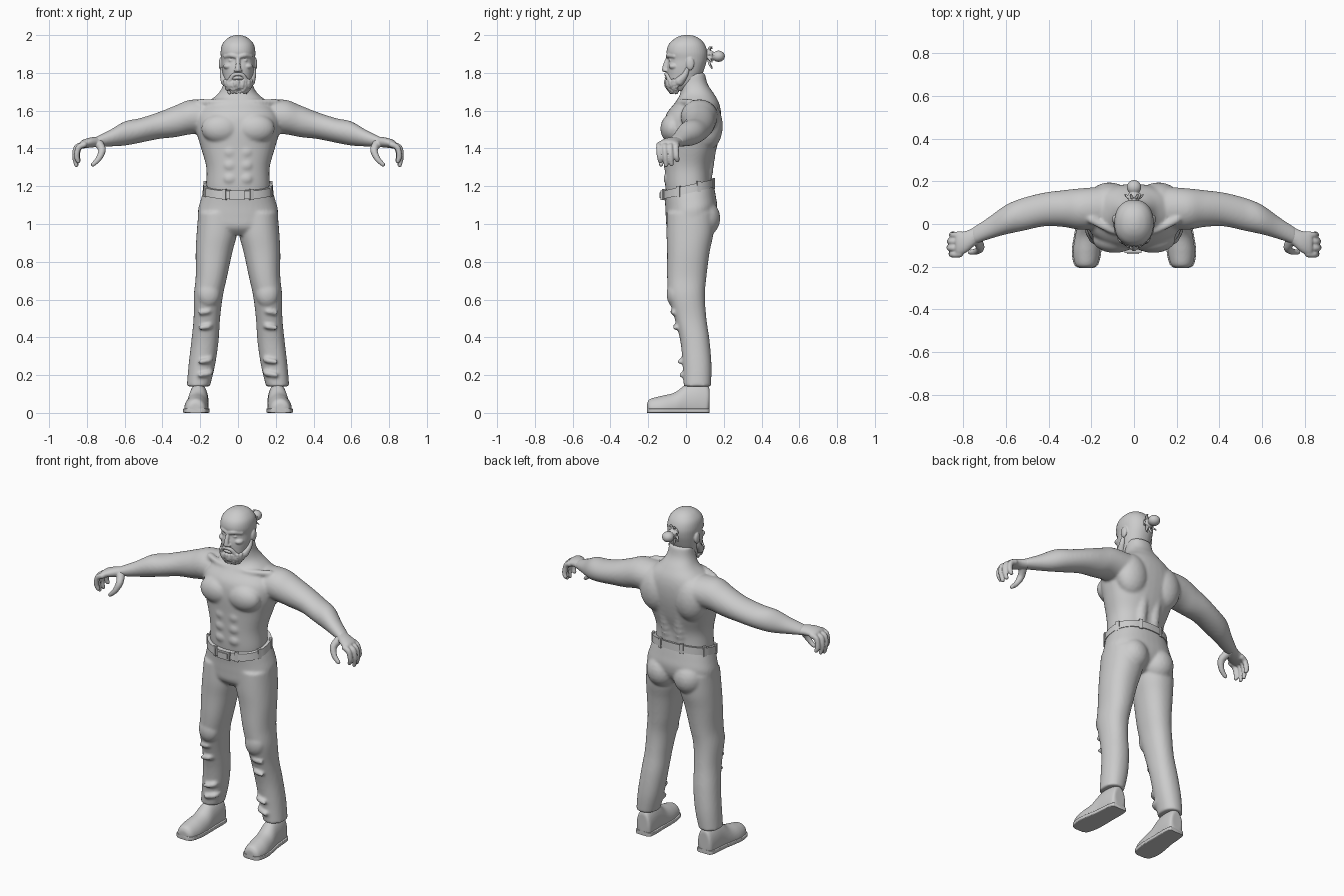
import bpy, bmesh, math, random
from mathutils import Vector, Matrix

cube = bpy.data.objects.get("Cube")
if cube:
    bpy.data.objects.remove(cube, do_unlink=True)
random.seed(4)
SIDES = (-1, 1)

grey = bpy.data.materials.new("plain_grey")
grey.use_nodes = True
colour = (.6, .6, .6, 1)
grey.diffuse_color = colour
grey.node_tree.nodes["Principled BSDF"].inputs["Base Color"].default_value = colour


def smooth_path(points, steps):
    """Interpolate a list of equal-length tuples with a smooth spline."""
    pts = [Vector(p) for p in points]
    pts = [pts[0]] + pts + [pts[-1]]
    path = []
    for a, b, c, d in zip(pts, pts[1:], pts[2:], pts[3:]):
        for k in range(steps):
            t = k / steps
            path.append(b + (c - a) * (t / 2)
                        + (a * 2 - b * 5 + c * 4 - d) * (t * t / 2)
                        + (b * 3 - a - c * 3 + d) * (t ** 3 / 2))
    return path + [pts[-1]]


def tube(bm, axis, rings, side=1, power=2, shear=0, segments=40):
    """Loft rings of (position, centre, half width, low, high) along an axis."""
    loops = []
    for pos, centre, half, low, high in smooth_path(rings, 5):
        loop = []
        for i in range(segments):
            angle = math.tau * i / segments
            c, s = math.cos(angle), math.sin(angle)
            u = centre + half * math.copysign(abs(c) ** (2 / power), c)
            v = (low + high) / 2 + (high - low) / 2 * math.copysign(abs(s) ** (2 / power), s)
            x, y, z = {"x": (pos, u, v), "y": (u, pos, v), "z": (u, v, pos)}[axis]
            loop.append(bm.verts.new((x * side, y, max(z + shear * y, 0))))
        loops.append(loop)
    for a, b in zip(loops, loops[1:]):
        for i in range(segments):
            j = (i + 1) % segments
            bm.faces.new((a[i], a[j], b[j], b[i]))
    bm.faces.new(loops[0])
    bm.faces.new(loops[-1])


def blob(bm, centre, size, detail=3):
    bmesh.ops.create_icosphere(bm, subdivisions=detail, radius=1,
                               matrix=Matrix.LocRotScale(Vector(centre), None, Vector(size)))


def chain(bm, points, side=1, steps=6):
    """Round strand through (x, y, z, radius) points."""
    for x, y, z, r in smooth_path(points, steps):
        blob(bm, (x * side, y, z), (r, r, r), 2)


def box(bm, centre, size, turn=0):
    spin = Matrix.Rotation(turn, 4, "Z")
    bmesh.ops.create_cube(bm, size=1, matrix=Matrix.Translation(centre) @ spin @ Matrix.Diagonal((*size, 1)))


def finish(name, bm, voxel=None, relax=4):
    """Turn the bmesh into an object; overlapping parts fuse when a voxel size is given."""
    bmesh.ops.recalc_face_normals(bm, faces=bm.faces[:])
    mesh = bpy.data.meshes.new(name)
    bm.to_mesh(mesh)
    bm.free()
    mesh.materials.append(grey)
    obj = bpy.data.objects.new(name, mesh)
    bpy.context.collection.objects.link(obj)
    if voxel:
        fuse = obj.modifiers.new("fuse", "REMESH")
        fuse.mode = "VOXEL"
        fuse.voxel_size = voxel
        fuse.use_smooth_shade = True
        soften = obj.modifiers.new("soften", "SMOOTH")
        soften.factor = .5
        soften.iterations = relax
    else:
        bpy.ops.object.select_all(action="DESELECT")
        bpy.context.view_layer.objects.active = obj
        obj.select_set(True)
        bpy.ops.object.shade_smooth_by_angle(angle=math.radians(40))
    return obj


# Bare torso with neck, shoulders and arms
bm = bmesh.new()
tube(bm, "z", [(1.12, 0, .165, -.1, .13), (1.2, 0, .168, -.11, .13), (1.3, 0, .168, -.113, .133),
               (1.4, 0, .195, -.115, .162), (1.5, 0, .222, -.118, .182), (1.58, 0, .215, -.105, .186),
               (1.64, 0, .165, -.06, .175), (1.69, 0, .105, -.03, .148), (1.74, 0, .078, -.03, .115),
               (1.8, 0, .07, -.03, .1)], power=2.3)
for s in SIDES:
    tube(bm, "x", [(.14, .075, .1, 1.48, 1.655), (.25, .07, .097, 1.475, 1.658), (.33, .072, .086, 1.46, 1.628),
                   (.42, .068, .079, 1.45, 1.592), (.52, .045, .077, 1.43, 1.56), (.6, .02, .069, 1.415, 1.543),
                   (.68, -.02, .052, 1.41, 1.497), (.76, -.06, .04, 1.408, 1.458)], side=s)
    blob(bm, (s * .09, -.07, 1.505), (.105, .066, .08))       # chest muscle
    blob(bm, (s * .115, .115, 1.52), (.1, .08, .13))          # shoulder blade
    chain(bm, [(.045, .1, 1.2, .035), (.045, .12, 1.38, .04), (.05, .14, 1.55, .045)], s)
    chain(bm, [(.02, -.04, 1.645, .016), (.1, -.03, 1.645, .018), (.2, .02, 1.645, .02)], s)
    for z in (1.24, 1.31, 1.38):                              # stomach muscles
        blob(bm, (s * .042, -.09, z), (.04, .03, .034))
finish("bare_torso_and_arms", bm, .008, 8)

# Hands with curled fingers
for s, label in zip(SIDES, ("right", "left")):
    bm = bmesh.new()
    tube(bm, "x", [(.735, -.05, .041, 1.408, 1.462), (.78, -.08, .05, 1.405, 1.458),
                   (.82, -.094, .055, 1.4, 1.446), (.835, -.095, .05, 1.4, 1.436)], side=s)
    for i, drop in enumerate((.02, 0, .005, .025)):
        y = -.14 + .03 * i
        out = .864 - drop / 2
        chain(bm, [(.815, y, 1.42, .017), (out - .01, y - .003, 1.405, .016), (out, y, 1.36, .015),
                   (out - .008, y + .004, 1.312 + drop, .012)], s)
    chain(bm, [(.735, -.075, 1.425, .024), (.72, -.11, 1.39, .021), (.738, -.128, 1.345, .016),
               (.768, -.132, 1.315, .012)], s)
    finish(label + "_hand", bm, .005, 3)

# Head with brow, nose, ears and lips
bm = bmesh.new()
tube(bm, "z", [(1.705, 0, .045, -.085, .01), (1.74, 0, .068, -.098, .06), (1.79, 0, .08, -.1, .085),
               (1.83, 0, .086, -.1, .1), (1.87, 0, .089, -.094, .111), (1.91, 0, .092, -.103, .113),
               (1.95, 0, .084, -.092, .1), (1.98, 0, .06, -.062, .074), (1.996, 0, .03, -.03, .042),
               (2.001, 0, .005, 0, .01)], power=2.2)
chain(bm, [(0, -.095, 1.878, .011), (0, -.108, 1.845, .013), (0, -.112, 1.818, .016)])
chain(bm, [(-.026, -.097, 1.772, .007), (0, -.105, 1.774, .009), (.026, -.097, 1.772, .007)])
for s in SIDES:
    chain(bm, [(.008, -.095, 1.886, .012), (.035, -.088, 1.893, .014), (.065, -.06, 1.888, .013)], s)
    blob(bm, (s * .035, -.083, 1.866), (.015, .009, .007))    # eye
    blob(bm, (s * .052, -.062, 1.835), (.026, .03, .018))     # cheekbone
    blob(bm, (s * .013, -.107, 1.813), (.01, .012, .008))     # nostril
    blob(bm, (s * .091, .022, 1.848), (.011, .022, .034))     # ear
finish("head", bm, .004, 3)

# Full beard built of many small tufts
bm = bmesh.new()
blob(bm, (0, -.064, 1.738), (.07, .046, .04))
for s in SIDES:
    chain(bm, [(.084, .01, 1.83, .01), (.08, -.005, 1.79, .017), (.066, -.035, 1.755, .026)], s)
    chain(bm, [(.004, -.106, 1.793, .01), (.025, -.1, 1.788, .011), (.042, -.085, 1.76, .014)], s)
for i in range(130):
    angle = random.uniform(math.pi, math.tau)
    drop = random.random()
    reach = 1 - .45 * drop * drop
    x, y = .074 * reach * math.cos(angle), -.042 + .066 * reach * math.sin(angle)
    z = 1.762 - .06 * drop
    r = random.uniform(.006, .01)
    chain(bm, [(x, y, z, r), (x * 1.04, y - .004, z - .014, r / 2)], steps=2)
finish("beard", bm, .004, 1)

# Tied hair: bun, band and loose strands
bm = bmesh.new()
blob(bm, (0, .172, 1.888), (.034, .034, .03))
chain(bm, [(0, .095, 1.9, .03), (0, .12, 1.895, .02), (0, .15, 1.89, .018)])
for i in range(16):
    angle = math.tau * i / 16
    x, z = math.cos(angle), math.sin(angle)
    reach = random.uniform(.03, .05)
    if i % 2:
        chain(bm, [(.01 * x, .118, 1.89 + .01 * z, .008), (reach * x * .7, .125, 1.89 + reach * z, .007),
                   (reach * x, .14, 1.88 + reach * z * 1.3, .004)])
    blob(bm, (.02 * x, .135, 1.89 + .02 * z), (.009, .008, .009))
finish("hair_bun", bm, .004, 1)

# Trousers
bm = bmesh.new()
tube(bm, "z", [(.95, 0, .13, -.06, .1), (1, 0, .2, -.1, .15), (1.06, 0, .212, -.107, .165),
               (1.12, 0, .198, -.11, .157), (1.185, 0, .178, -.117, .146)], power=2.3, shear=.2)
for s in SIDES:
    tube(bm, "z", [(1.06, .105, .105, -.1, .15), (.95, .112, .107, -.103, .145), (.85, .127, .097, -.1, .125),
                   (.72, .141, .083, -.1, .108), (.62, .157, .077, -.092, .1), (.5, .165, .07, -.06, .108),
                   (.38, .175, .072, -.03, .125), (.25, .192, .07, -.017, .135), (.14, .21, .061, -.012, .132)],
         side=s, power=2.2)
    blob(bm, (s * .09, .09, 1.03), (.092, .092, .1))          # seat
    blob(bm, (s * .155, -.055, .63), (.062, .048, .075))      # knee
    for z in (.2, .27, .45, .53):                             # cloth folds
        chain(bm, [(.14, .06, z + .03, .012), (.15, .03 - z / 6, z + .01, .016),
                   (.2, .0 - z / 8, z, .012)], s)
finish("trousers", bm, .008, 6)

# Belt with loops and buckle
bm = bmesh.new()
tube(bm, "z", [(1.16, 0, .188, -.127, .154), (1.203, 0, .184, -.125, .152)], power=2.3, shear=.23, segments=64)
for i in range(8):
    angle = math.tau * (i + .5) / 8
    x, y = .186 * math.cos(angle), .014 + .14 * math.sin(angle)
    box(bm, (x, y, 1.182 + .23 * y), (.016, .02, .058), angle)
finish("belt", bm)
bm = bmesh.new()
box(bm, (-.005, -.127, 1.153), (.08, .016, .05))
box(bm, (-.005, -.136, 1.153), (.055, .008, .03))
finish("belt_buckle", bm)

# Shoes with flat soles
shoe = [(-.206, .224, .025, .015, .05), (-.19, .224, .05, -.03, .074), (-.13, .222, .063, -.05, .09),
        (-.06, .216, .06, -.05, .108), (0, .211, .054, -.05, .15), (.06, .208, .052, -.05, .16),
        (.11, .206, .047, -.05, .15), (.124, .206, .035, .02, .13)]
for s, label in zip(SIDES, ("right", "left")):
    bm = bmesh.new()
    tube(bm, "y", shoe, side=s)
    finish(label + "_shoe", bm, .006, 3)
    bm = bmesh.new()
    tube(bm, "y", [(y, c, half + .006, 0, .024) for y, c, half, low, high in shoe], side=s, power=8)
    finish(label + "_sole", bm)
